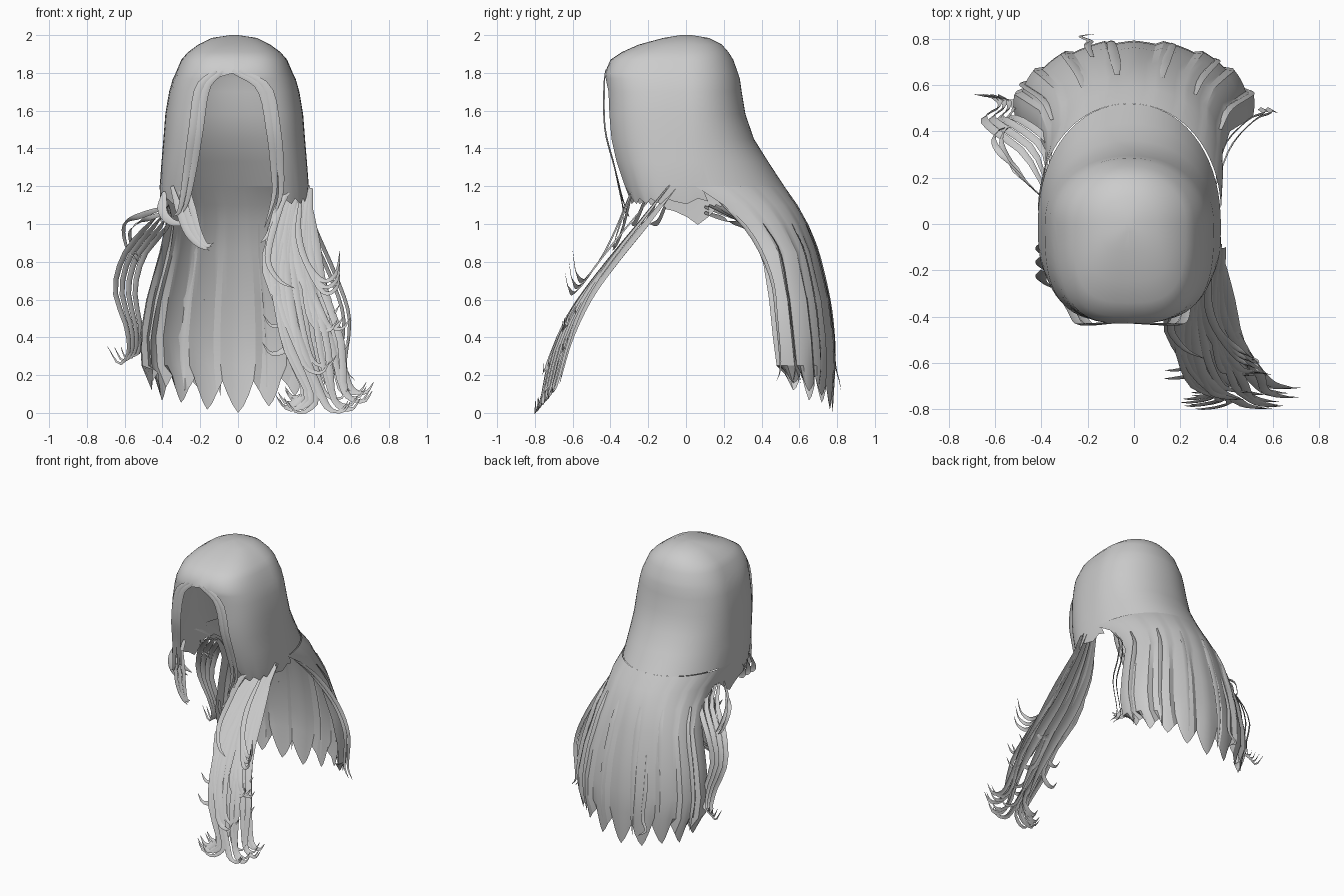
import bpy, math, random
from mathutils import Vector

if "Cube" in bpy.data.objects:
    bpy.data.objects.remove(bpy.data.objects["Cube"])

random.seed(4)
hair = bpy.data.materials.new("hair_grey")
hair.diffuse_color = (0.6, 0.6, 0.6, 1)
hair.use_nodes = True
hair.node_tree.nodes["Principled BSDF"].inputs["Base Color"].default_value = hair.diffuse_color


def add_mesh(name, verts, faces, angle=35):
    me = bpy.data.meshes.new(name)
    me.from_pydata([tuple(v) for v in verts], [], faces)
    me.materials.append(hair)
    ob = bpy.data.objects.new(name, me)
    bpy.context.collection.objects.link(ob)
    bpy.ops.object.select_all(action='DESELECT')
    ob.select_set(True)
    bpy.context.view_layer.objects.active = ob
    bpy.ops.object.shade_smooth_by_angle(angle=math.radians(angle))
    return ob


def grid_faces(rows, cols, start=0):
    return [(start + r * cols + c, start + (r + 1) * cols + c,
             start + (r + 1) * cols + c + 1, start + r * cols + c + 1)
            for r in range(rows - 1) for c in range(cols - 1)]


def spow(v, p):
    return math.copysign(abs(v) ** p, v)


# Scalp cap: height, centre x, half width, front y, back y, half opening
CAP = [(2.0, -.02, .02, -.03, .03, 0), (1.985, -.02, .12, -.12, .12, 0),
       (1.95, -.02, .19, -.25, .19, 0), (1.91, -.02, .245, -.34, .225, 0),
       (1.87, -.02, .28, -.4, .25, 0), (1.8, -.02, .31, -.43, .275, 0),
       (1.77, -.02, .325, -.43, .285, .11), (1.7, -.02, .345, -.425, .295, .165),
       (1.58, -.02, .365, -.425, .315, .19), (1.45, -.02, .375, -.415, .36, .2),
       (1.33, -.02, .385, -.39, .435, .215), (1.2, -.02, .395, -.35, .52, .24),
       (1.12, -.02, .39, -.32, .565, .26)]
COLS = 57
verts = []
for r, (z, cx, a, yf, yb, w) in enumerate(CAP):
    end = math.pi - math.asin((w / a) ** (1 / .65))
    for c in range(COLS):
        t = end * (2 * c / (COLS - 1) - 1)
        p = .95 if math.cos(t) > 0 else .65
        x = cx + a * spow(math.sin(t), p)
        y = spow(math.cos(t), p) * (yb if math.cos(t) > 0 else -yf)
        zz = z
        if r == len(CAP) - 1:      # uneven hem, lower on the left side
            zz += .015 * (c % 3 - 1)
            if x < 0:
                zz -= .11 * math.exp(-((y - .05) / .13) ** 2)
        verts.append((x, y, zz))
faces = grid_faces(len(CAP), COLS)
hem = (len(CAP) - 2) * COLS
faces = [f for f in faces if f[0] < hem
         or sum(verts[i][1] for i in f) / 4 < (.08 if verts[f[0]][0] > 0 else .2)]
faces.append(tuple(range(COLS - 1)))       # crown
add_mesh("scalp_cap", verts, faces, 60)

# Long back sheet: height, front edge y, half width, back y
BACK = [(1.2, .05, .395, .52), (1.1, .2, .385, .59), (1.0, .3, .385, .645),
        (.85, .4, .42, .7), (.6, .44, .49, .76), (.4, .46, .525, .785),
        (.25, .48, .515, .79), (.0, .52, .46, .775)]
TEETH, STEP = 9, 6
cols = TEETH * STEP + 1
depth = [random.uniform(.0, .07) for _ in range(TEETH)]
verts = []
for r, (z, yc, a, yb) in enumerate(BACK):
    for c in range(cols):
        u = 2 * c / (cols - 1) - 1
        t = u * math.pi / 2
        saw = (c % STEP) / STEP if u < 0 else (-c % STEP) / STEP
        k = 1 + .06 * min(1, (1.2 - z) / .6) * (saw - .4)   # pleats
        zz = z
        if r == len(BACK) - 1:     # pointed lock ends
            tip = (0, .4, .75, 1, .8, .45)[c % STEP]
            low = depth[min(c // STEP, TEETH - 1)] + .13 * u * u
            high = .16 + .07 * abs(u)
            zz = high + (low - high) * tip
            if c == STEP * 4 + 3:
                zz = 0
        verts.append(((-.02 if r == 0 else 0) + a * k * spow(math.sin(t), .97),
                      yc + (yb - yc) * k * spow(math.cos(t), .97), zz))
add_mesh("back_sheet", verts, grid_faces(len(BACK), cols), 25)


def spline(pts, n):
    pts = [Vector(p) for p in pts]
    pts = [2 * pts[0] - pts[1]] + pts + [2 * pts[-1] - pts[-2]]
    out, segs = [], len(pts) - 3
    for i in range(n + 1):
        f = i / n * segs
        s = min(int(f), segs - 1)
        t = f - s
        a, b, c, d = pts[s:s + 4]
        out.append(.5 * (2 * b + (c - a) * t + (2 * a - 5 * b + 4 * c - d) * t * t
                         + (3 * b - a - 3 * c + d) * t ** 3))
    return out


def locks(name, paths, facing, n=18):
    """Tapered, slightly domed ribbons; each path is (points, width)."""
    verts, faces = [], []
    for pts, width in paths:
        line = spline(pts, n)
        start = len(verts)
        for i, p in enumerate(line):
            tan = (line[min(i + 1, n)] - line[max(i - 1, 0)]).normalized()
            side = tan.cross(Vector(facing)).normalized()
            up = side.cross(tan)
            f = i / n
            h = width * .5 * min(1, .45 + 2.5 * f) * (1 - f ** 3) + .001
            verts += [p - side * h, p + up * h * .35, p + side * h]
        faces += grid_faces(n + 1, 3, start)
    add_mesh(name, verts, faces, 50)


# Side tail sweeping forward on the right
guide = [(.33, -.1, 1.19), (.29, -.25, 1.0), (.29, -.41, .8),
         (.34, -.55, .6), (.4, -.65, .38), (.46, -.71, .15)]
tail = []
for i in range(30):
    a, b = random.uniform(-1, 1), random.uniform(-1, 1)
    last = 6 if i % 5 < 3 else random.choice((4, 5))
    phase = random.uniform(0, 6)
    pts = []
    for k, (x, y, z) in enumerate(guide[:last]):
        s = (.3, .7, 1, 1.05, 1, .8)[k]
        pts.append((x + a * .13 * s + .018 * math.sin(phase + 1.6 * k),
                    y + b * .075 * s, z + b * .085 * s))
    x, y, z = pts[-1]
    d = 1 if a > -.5 else -1       # curled ends
    pts.append((x + d * .045, y - .025, z - .075))
    pts.append((x + d * .11, y - .035, z - .085))
    pts.append((x + d * .15, y - .035, z - .03))
    tail.append((pts, random.uniform(.035, .06)))
for a in (-.07, 0, .07):           # broad inner locks
    tail.append(([(x + a * min(1, .3 + k * .3), y + .04, z)
                  for k, (x, y, z) in enumerate(guide)], .11))
locks("right_front_tail", tail, (.25, -.8, .55))

# Flicks leaving the tail near the top
flicks = [([(.33, -.2, 1.12), (.32, -.34, .95), (.36, -.46, .8),
            (.45, -.54 - .02 * i, .7 - .03 * i),
            (.52, -.58 - .02 * i, .74 - .04 * i),
            (.54, -.6 - .02 * i, .86 - .06 * i)], .035) for i in range(3)]
flicks += [([(.27, -.28, 1.18), (.21, -.32, 1.08), (.17, -.36, .96),
             (.12, -.38, .9)], .04),
           ([(.25, -.3, 1.15), (.18, -.38, .95), (.16, -.46, .8),
             (.22, -.54, .7), (.3, -.58, .66)], .035)]
locks("tail_flicks", flicks, (.2, -.8, .5))

# Face framing locks along the parting and both curtain edges
frame = []
for i in range(2):
    o = .035 * i
    frame.append(([(-.08 - o, -.425, 1.81), (-.17 - o, -.43, 1.72),
                   (-.205 - o, -.425, 1.5), (-.235 - o, -.375, 1.3),
                   (-.27 - o, -.33, 1.12 - o), (-.31 - o, -.3, 1.04)], .045))
    frame.append(([(-.03 + o, -.425, 1.81), (.12 + o, -.43, 1.72),
                   (.17 + o, -.425, 1.5), (.19 + o, -.375, 1.3),
                   (.19 + o, -.34, 1.15), (.14 + o, -.33, .98 + o)], .045))
locks("face_framing_locks", frame, (0, -1, .1))

# Short curls below the left curtain
curls = [([(-.35 + .04 * i, -.28, 1.2), (-.31 + .035 * i, -.31, 1.07),
           (-.27 + .03 * i, -.34, .96), (-.21 + .02 * i, -.37, .89),
           (-.15 + .01 * i, -.39, .86 + .02 * i)], .04) for i in range(3)]
curls += [([(-.39, -.2 + .06 * i, 1.17), (-.4, -.24 + .06 * i, 1.07),
            (-.35, -.27 + .06 * i, 1.01), (-.25, -.29 + .05 * i, 1.0)], .05)
          for i in range(3)]
locks("left_front_curls", curls, (-.3, -1, .1))

# Loose wavy strands flying back on both sides
wisps = []
for i in range(4):
    o = .035 * i
    wisps.append(([(-.37, .12 + o, 1.1), (-.47 + o, .3 + o * .5, 1.0),
                   (-.6 + o, .4 + o * .5, .84), (-.65 + o, .46, .65),
                   (-.59 + o * .7, .5, .45), (-.58 + o * .5, .53, .32),
                   (-.63 + o * .5, .55, .26 + o * .5), (-.69 + o, .56, .35)], .035))
for i in range(2):
    o = .03 * i
    wisps.append(([(-.38, .1, 1.09 - o), (-.5, .22, 1.05 - o),
                   (-.6 + o, .34, 1.0 - o), (-.59 + o, .4, .88),
                   (-.53, .42, .8 + o)], .03))
    wisps.append(([(.35, .16, 1.14), (.42 - o, .34, .95), (.52 - o, .45, .72),
                   (.59 - o, .48, .5), (.57 - o, .5, .25), (.62 - o, .48, .17)], .026))
locks("side_wisps", wisps, (.6, -.8, .2))

# Thin locks lying on the back
strips = []
for u in (-.72, -.38, -.12, .2, .47, .8):
    t = u * math.pi / 2
    pts = [(a * 1.005 * math.sin(t), yc + (yb - yc) * 1.01 * math.cos(t), z)
           for z, yc, a, yb in BACK[2:7]]
    x, y, z = pts[-1]
    pts.append((x * .97, y - .01, .08 + .1 * abs(u)))
    strips.append((pts, .045))
strips.append(([(-.18, .72, .7), (-.2, .77, .45), (-.19, .79, .25),
                (-.23, .81, .17), (-.17, .82, .12)], .03))
locks("back_locks", strips, (0, 1, .2))
